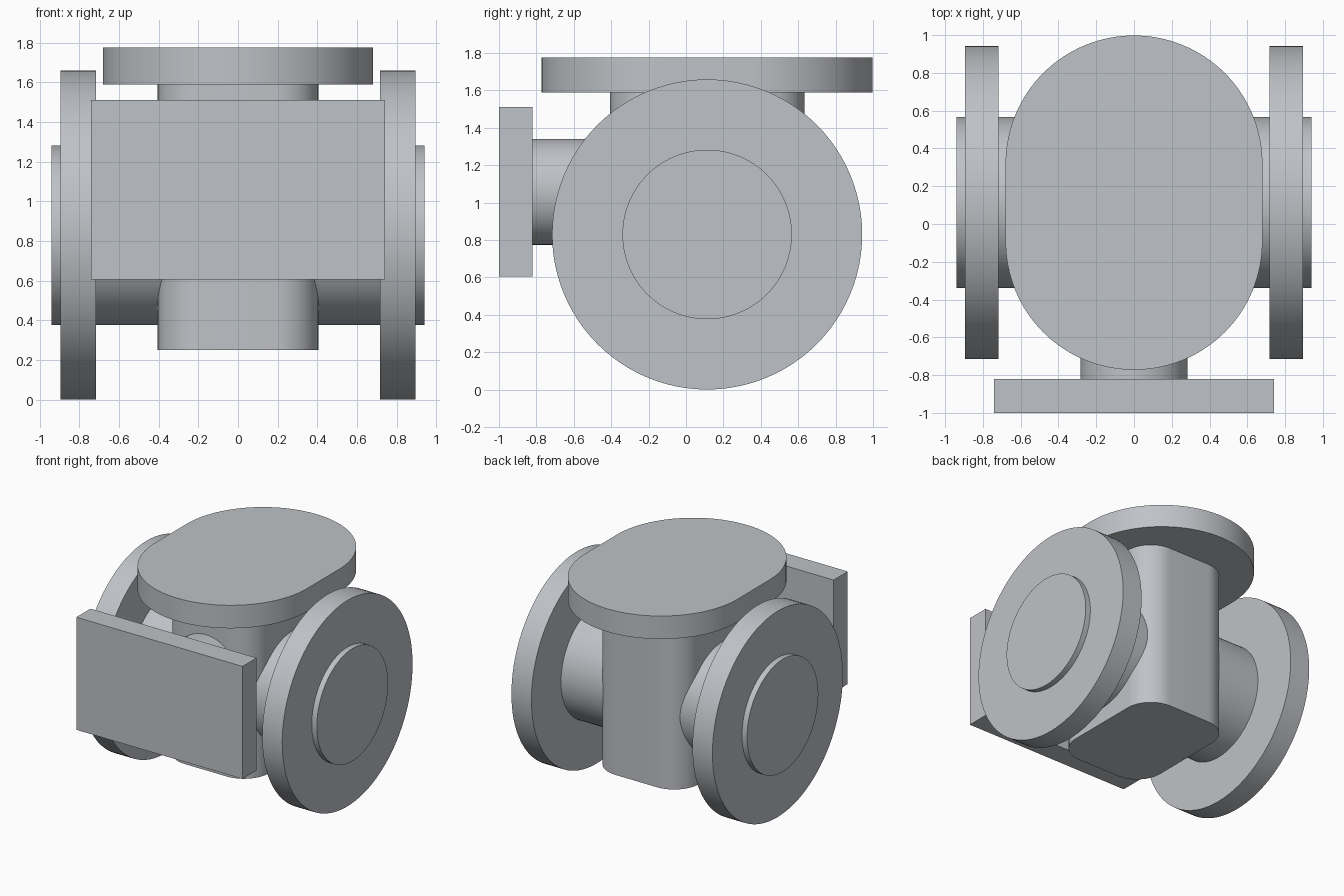
import bpy, bmesh, math
from mathutils import Matrix

if "Cube" in bpy.data.objects:
    bpy.data.objects.remove(bpy.data.objects["Cube"])

steel = bpy.data.materials.new("steel grey")
steel.diffuse_color = (0.52, 0.54, 0.57, 1)
steel.use_nodes = True
steel.node_tree.nodes["Principled BSDF"].inputs["Base Color"].default_value = steel.diffuse_color

CY, CZ = 0.113, 0.83   # axis of the side ports


def finish(name, bm):
    bmesh.ops.recalc_face_normals(bm, faces=bm.faces)
    me = bpy.data.meshes.new(name)
    bm.to_mesh(me)
    bm.free()
    me.materials.append(steel)
    ob = bpy.data.objects.new(name, me)
    bpy.context.collection.objects.link(ob)
    bpy.ops.object.select_all(action='DESELECT')
    ob.select_set(True)
    bpy.context.view_layer.objects.active = ob
    bpy.ops.object.shade_smooth_by_angle(angle=math.radians(30))
    return ob


def cylinder(name, axis, start, end, radius, center):
    """Cylinder along x or y between start and end."""
    bm = bmesh.new()
    rot = Matrix.Rotation(math.pi / 2, 4, 'Y' if axis == 'x' else 'X')
    mid = (start + end) / 2
    loc = (mid, *center) if axis == 'x' else (center[0], mid, center[1])
    bmesh.ops.create_cone(bm, cap_ends=True, segments=96, radius1=radius, radius2=radius,
                          depth=abs(end - start), matrix=Matrix.Translation(loc) @ rot)
    return finish(name, bm)


def rounded_prism(name, hx, hy, r, z0, z1, steps):
    """Upright prism with a rounded rectangular outline."""
    bm = bmesh.new()
    verts = []
    for q, (sx, sy) in enumerate([(1, 1), (-1, 1), (-1, -1), (1, -1)]):
        for i in range(steps + 1):
            a = (q + i / steps) * math.pi / 2
            verts.append(bm.verts.new((sx * (hx - r) + r * math.cos(a),
                                       CY + sy * (hy - r) + r * math.sin(a), z0)))
    bmesh.ops.remove_doubles(bm, verts=verts, dist=1e-5)
    face = bm.faces.new(list(bm.verts))
    top = bmesh.ops.extrude_face_region(bm, geom=[face])['geom']
    bmesh.ops.translate(bm, vec=(0, 0, z1 - z0),
                        verts=[v for v in top if isinstance(v, bmesh.types.BMVert)])
    return finish(name, bm)


# Central body and oval top flange
rounded_prism("valve_body", 0.405, 0.52, 0.22, 0.25, 1.60, 16)
rounded_prism("top_flange", 0.68, 0.885, 0.68, 1.59, 1.775, 32)

# Side ports: pipe with raised end face, and round flange
for side, s in (("left", -1), ("right", 1)):
    cylinder(side + "_pipe", 'x', s * 0.33, s * 0.94, 0.453, (CY, CZ))
    cylinder(side + "_flange", 'x', s * 0.717, s * 0.895, 0.829, (CY, CZ))

# Front port: short pipe and rectangular plate
cylinder("front_pipe", 'y', -0.38, -0.83, 0.283, (0, 1.058))
bm = bmesh.new()
bmesh.ops.create_cube(bm, size=1, matrix=Matrix.Translation((0, -0.91, 1.058))
                      @ Matrix.Diagonal((1.48, 0.18, 0.906, 1)))
finish("front_plate", bm)
